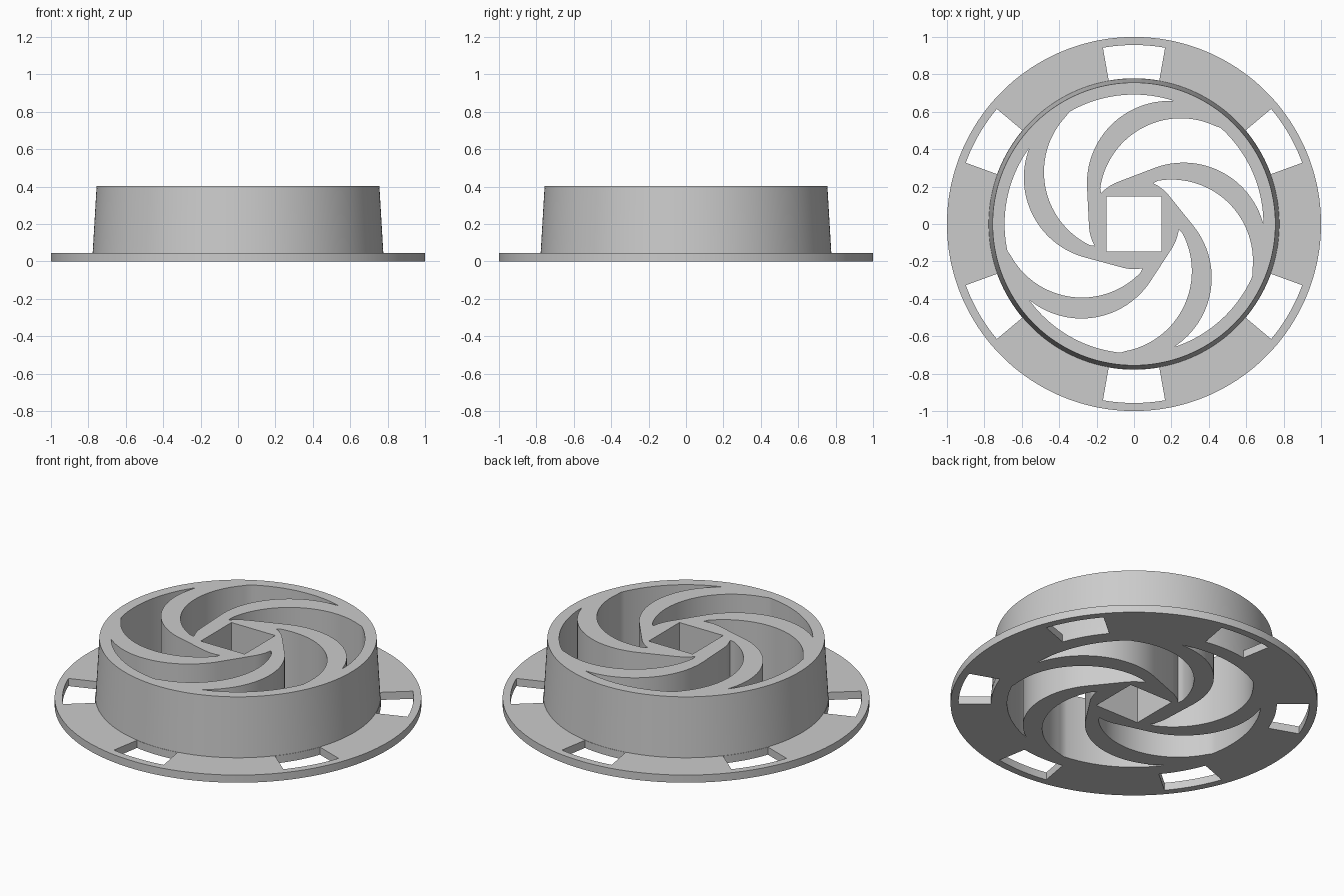
import bpy, bmesh
from math import sin, cos, pi, radians

SEGMENTS = 180
FLANGE_TOP, DRUM_TOP = 0.046, 0.403

cube = bpy.data.objects.get("Cube")
if cube:
    bpy.data.objects.remove(cube)

grey = bpy.data.materials.new("plain grey")
grey.use_nodes = True
colour = (0.6, 0.6, 0.6, 1)
grey.diffuse_color = colour
grey.node_tree.nodes["Principled BSDF"].inputs["Base Color"].default_value = colour


def arc(cx, cy, r, a0, a1, n):
    """Points on a circular arc, angles in degrees."""
    angles = [radians(a0 + (a1 - a0) * i / n) for i in range(n + 1)]
    return [(cx + r * cos(a), cy + r * sin(a)) for a in angles]


def turned(points, degrees):
    c, s = cos(radians(degrees)), sin(radians(degrees))
    return [(x * c - y * s, x * s + y * c) for x, y in points]


def add_prism(bm, points, z0, z1):
    low = [bm.verts.new((x, y, z0)) for x, y in points]
    high = [bm.verts.new((x, y, z1)) for x, y in points]
    bm.faces.new(low[::-1])
    bm.faces.new(high)
    for i in range(len(points)):
        j = (i + 1) % len(points)
        bm.faces.new((low[i], low[j], high[j], high[i]))


def make_object(name, bm):
    bmesh.ops.recalc_face_normals(bm, faces=bm.faces)
    mesh = bpy.data.meshes.new(name)
    bm.to_mesh(mesh)
    bm.free()
    mesh.materials.append(grey)
    obj = bpy.data.objects.new(name, mesh)
    bpy.context.collection.objects.link(obj)
    return obj


# Wheel body: thin flange and tapered drum, turned from one profile
bm = bmesh.new()
profile = [(1.0, 0), (1.0, FLANGE_TOP), (0.777, FLANGE_TOP), (0.756, DRUM_TOP)]
rings = []
for r, z in profile:
    ring = [bm.verts.new((x, y, z)) for x, y in arc(0, 0, r, 0, 360, SEGMENTS)[:-1]]
    rings.append(ring)
for a, b in zip(rings, rings[1:]):
    for i in range(SEGMENTS):
        j = (i + 1) % SEGMENTS
        bm.faces.new((a[i], a[j], b[j], b[i]))
bm.faces.new(rings[0][::-1])
bm.faces.new(rings[-1])
wheel = make_object("vaned_wheel", bm)

# Cutters: five swirling vane gaps, six flange windows and a square bore
bm = bmesh.new()
gap = (arc(0, 0, 0.241, 137, 111.2, 6)
       + arc(0.265, -0.113, 0.441, 111.2, 15.5, 32)
       + arc(0, 0, 0.692, 0.6, 48, 24)
       + arc(0.25, 0.13, 0.435, 61.8, 175, 36)[1:-1])
for k in range(5):
    add_prism(bm, turned(gap, 72 * k), -0.2, 0.6)

window = arc(0, 0, 0.957, -10, 10, 10) + arc(0, 0, 0.779, 10, -10, 10)
for k in range(6):
    add_prism(bm, turned(window, 30 + 60 * k), -0.2, 0.1)

h = 0.146
add_prism(bm, [(-h, -h), (h, -h), (h, h), (-h, h)], -0.2, 0.6)
cutter = make_object("opening_cutter", bm)
cutter.hide_render = True

# Cut the openings
cut = wheel.modifiers.new("openings", "BOOLEAN")
cut.operation = "DIFFERENCE"
cut.solver = "EXACT"
cut.object = cutter
bpy.ops.object.select_all(action="DESELECT")
wheel.select_set(True)
bpy.context.view_layer.objects.active = wheel
bpy.ops.object.modifier_apply(modifier=cut.name)
bpy.data.objects.remove(cutter)

# Smooth walls with crisp rims
bpy.ops.object.shade_smooth_by_angle(angle=radians(30))
